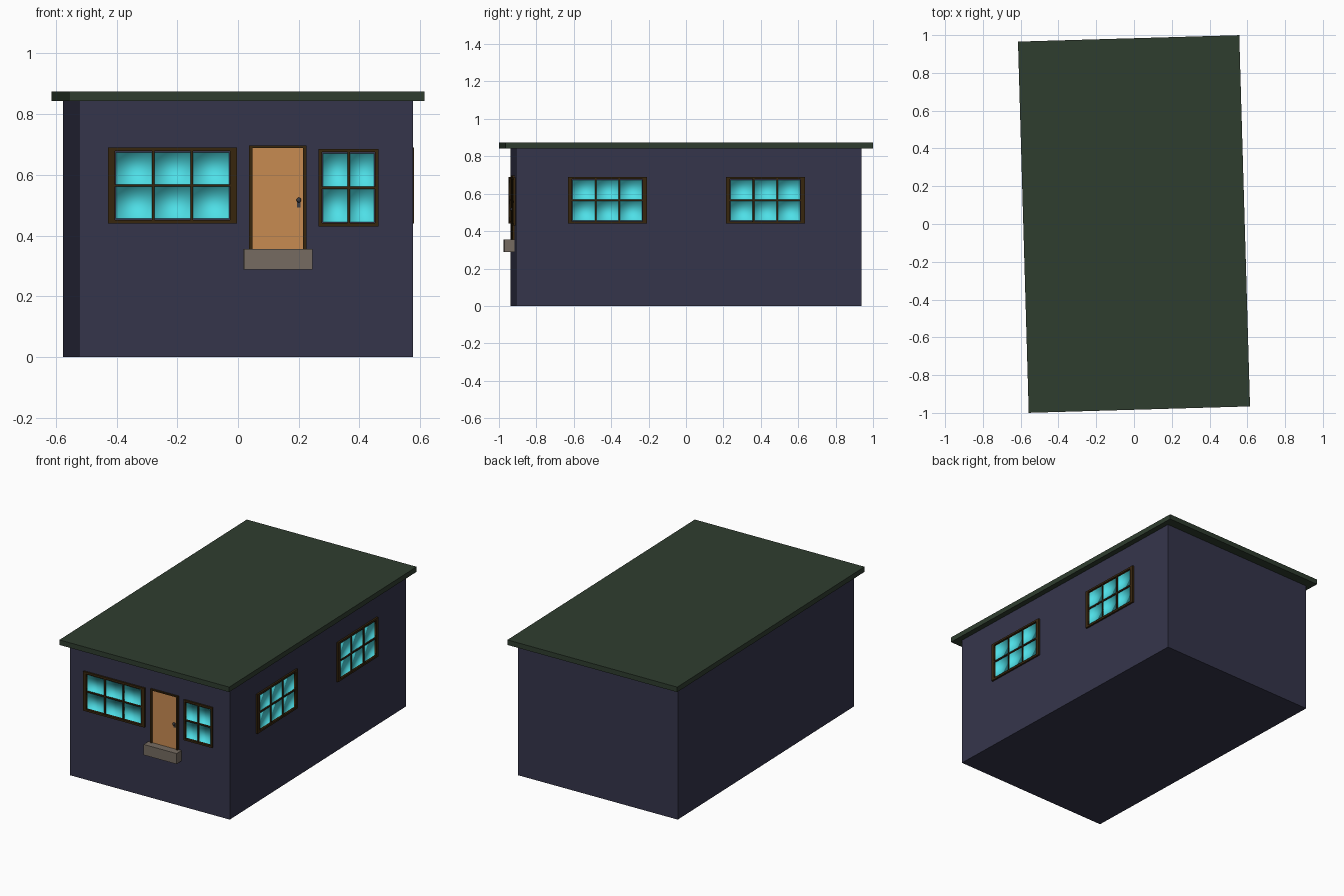
import bpy, bmesh, math
from mathutils import Matrix, Vector

cube = bpy.data.objects.get("Cube")
if cube:
    bpy.data.objects.remove(cube, do_unlink=True)


def material(name, r, g, b):
    # sRGB bytes to linear
    lin = [((c / 255 + 0.055) / 1.055) ** 2.4 for c in (r, g, b)] + [1.0]
    m = bpy.data.materials.new(name)
    m.use_nodes = True
    m.diffuse_color = lin
    m.node_tree.nodes["Principled BSDF"].inputs["Base Color"].default_value = lin
    return m


WALL = material("slate blue wall", 53, 53, 75)
ROOF = material("dark green roof", 47, 61, 47)
WOOD = material("dark brown wood", 56, 38, 14)
DOOR = material("orange brown door", 200, 140, 82)
GLASS = material("cyan glass", 80, 228, 236)
STONE = material("grey stone", 118, 108, 97)
METAL = material("dark metal", 62, 62, 66)

# The whole house is turned slightly; HALF_W and HALF_L are the wall extents
TURN = Matrix.Rotation(0.029, 4, "Z")
HALF_W, HALF_L = 0.551, 0.924
FRONT = TURN @ Matrix.Translation((0, -HALF_L, 0))
SIDE = TURN @ Matrix.Rotation(math.pi / 2, 4, "Z") @ Matrix.Translation((0, -HALF_W, 0))


def add_cuboid(bm, lo, hi):
    lo, hi = Vector(lo), Vector(hi)
    mat = Matrix.Translation((lo + hi) / 2) @ Matrix.Diagonal((*(hi - lo), 1))
    return bmesh.ops.create_cube(bm, size=1, matrix=mat)["verts"]


def finish(name, bm, place, *mats):
    me = bpy.data.meshes.new(name)
    bm.to_mesh(me)
    bm.free()
    for m in mats:
        me.materials.append(m)
    ob = bpy.data.objects.new(name, me)
    ob.matrix_world = place
    bpy.context.collection.objects.link(ob)
    return ob


def box(name, lo, hi, mat, place=TURN):
    bm = bmesh.new()
    add_cuboid(bm, lo, hi)
    return finish(name, bm, place, mat)


def window(name, place, u0, u1, z0, z1, cols, side=0.022, rail=0.012):
    """Framed window on a wall plane; outward is local -y."""
    a, b, c, d = u0 + side, u1 - side, z0 + rail, z1 - rail
    out, bar, back = -0.011, 0.004, -0.001
    # Outer frame and glazing bars
    bm = bmesh.new()
    for l, r in ((u0, a), (b, u1)):
        add_cuboid(bm, (l, out, z0), (r, 0.002, z1))
    for l, h in ((z0, c), (d, z1)):
        add_cuboid(bm, (a, out, l), (b, 0.002, h))
    step, mid = (b - a) / cols, (c + d) / 2
    for i in range(1, cols):
        x = a + i * step
        add_cuboid(bm, (x - bar, -0.008, c), (x + bar, 0.002, d))
    add_cuboid(bm, (a, -0.008, mid - bar), (b, 0.002, mid + bar))
    finish(name + "_frame", bm, place, WOOD)
    # Recessed panes: shallow open trays, smooth shaded
    bm = bmesh.new()
    for i in range(cols):
        for lo, hi in ((c, mid), (mid, d)):
            add_cuboid(bm, (a + i * step + bar, -0.007, lo + bar),
                       (a + (i + 1) * step - bar, back, hi - bar))
    bm.normal_update()
    bmesh.ops.delete(bm, geom=[f for f in bm.faces if f.normal.y < -0.5], context="FACES_ONLY")
    for f in bm.faces:
        f.material_index = 0 if f.normal.y > 0.5 else 1
        f.smooth = True
    bmesh.ops.reverse_faces(bm, faces=bm.faces[:])
    finish(name + "_panes", bm, place, GLASS, WOOD)


# Body and flat roof
box("walls", (-HALF_W, -HALF_L, 0), (HALF_W, HALF_L, 0.845), WALL)
box("roof", (-0.586, -0.983, 0.843), (0.586, 0.983, 0.875), ROOF)

# Windows
window("front_wide_window", FRONT, -0.455, -0.031, 0.44, 0.69, 3)
window("front_narrow_window", FRONT, 0.239, 0.436, 0.43, 0.686, 2, 0.011, 0.011)
window("side_front_window", SIDE, -0.648, -0.226, 0.44, 0.69, 3)
window("side_back_window", SIDE, 0.197, 0.619, 0.44, 0.69, 3)

# Door with frame, step and handle
bm = bmesh.new()
for l, r in ((0.009, 0.021), (0.188, 0.199)):
    add_cuboid(bm, (l, -0.011, 0.355), (r, 0.002, 0.697))
add_cuboid(bm, (0.021, -0.011, 0.689), (0.188, 0.002, 0.697))
finish("door_frame", bm, FRONT, WOOD)
box("door", (0.021, -0.004, 0.355), (0.188, 0.002, 0.689), DOOR, FRONT)
box("door_step", (-0.009, -0.052, 0.288), (0.218, 0.002, 0.355), STONE, FRONT)
box("handle_plate", (0.168, -0.007, 0.492), (0.179, -0.003, 0.522), METAL, FRONT)
bm = bmesh.new()
bmesh.ops.create_uvsphere(bm, u_segments=12, v_segments=8, radius=0.008,
                          matrix=Matrix.Translation((0.1735, -0.014, 0.517)))
for f in bm.faces:
    f.smooth = True
finish("door_knob", bm, FRONT, METAL)
